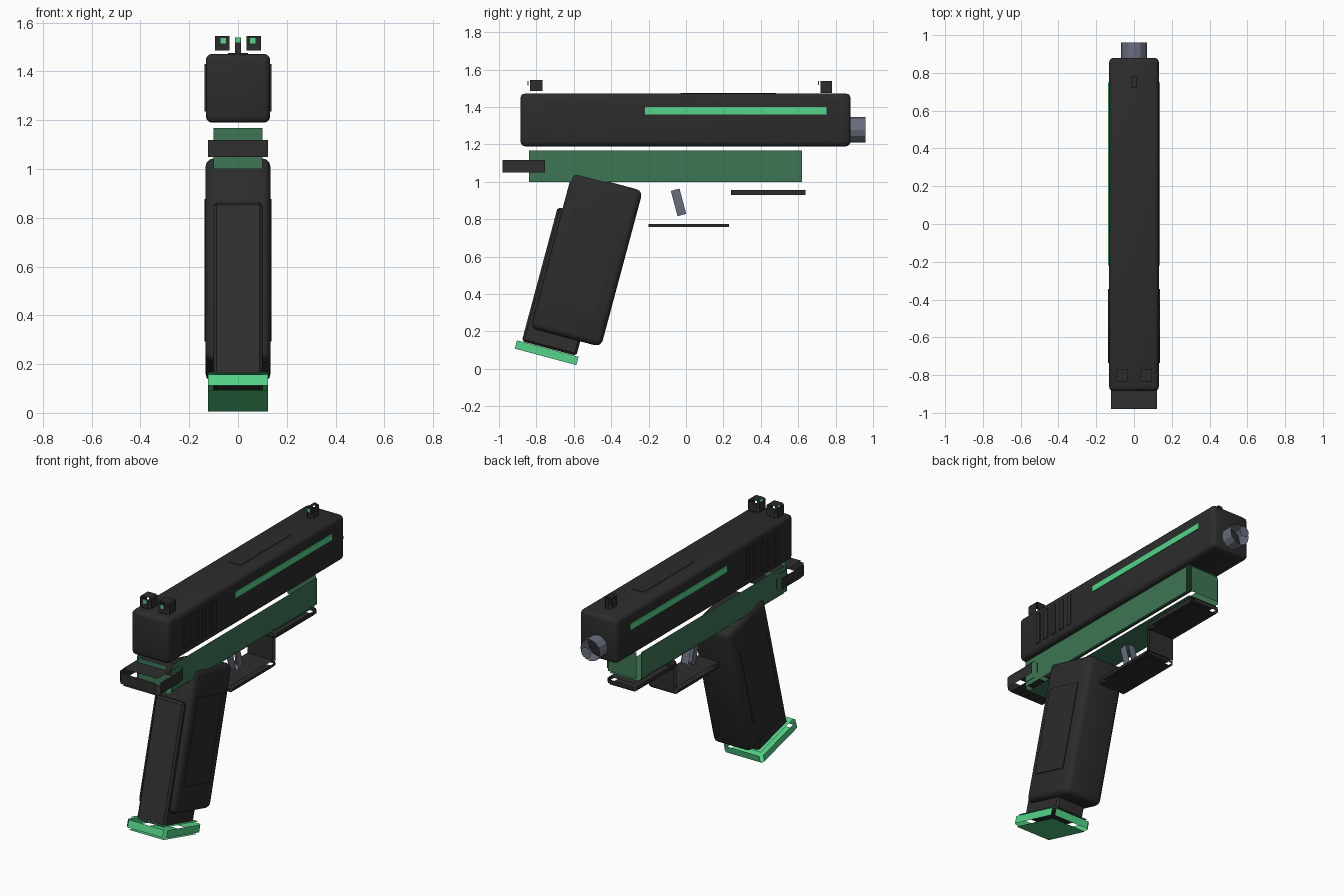
import bpy, bmesh, math
from mathutils import Matrix, Vector

cube = bpy.data.objects.get("Cube")
if cube:
    bpy.data.objects.remove(cube)


def material(name, rgb):
    m = bpy.data.materials.new(name)
    m.use_nodes = True
    m.diffuse_color = (*rgb, 1)
    m.node_tree.nodes["Principled BSDF"].inputs["Base Color"].default_value = (*rgb, 1)
    return m


BLACK = material("matte_black", (0.025, 0.025, 0.025))
CHARCOAL = material("charcoal", (0.029, 0.027, 0.027))
GREEN = material("bright_green", (0.09, 0.66, 0.25))
DEEP = material("deep_green", (0.047, 0.18, 0.09))
STEEL = material("steel_grey", (0.14, 0.155, 0.2))


def finish(name, bm, mat, matrix=None):
    if matrix:
        bm.transform(matrix)
    me = bpy.data.meshes.new(name)
    bm.to_mesh(me)
    bm.free()
    me.materials.append(mat)
    ob = bpy.data.objects.new(name, me)
    bpy.context.collection.objects.link(ob)
    return ob


def box(name, mat, x, y, z, bevel=0, segments=2, matrix=None):
    """Solid box between (min, max) pairs, with optional rounded edges."""
    bm = bmesh.new()
    size = [b - a for a, b in (x, y, z)]
    mid = [(a + b) / 2 for a, b in (x, y, z)]
    bmesh.ops.create_cube(bm, size=1, matrix=Matrix.Translation(mid) @ Matrix.Diagonal((*size, 1)))
    if bevel:
        bmesh.ops.bevel(bm, geom=bm.edges[:], offset=bevel, segments=segments,
                        profile=0.5, affect='EDGES')
    return finish(name, bm, mat, matrix)


def panel_box(name, mat, x, y, z, gap, matrix=None):
    """Six flat panels pushed outward by gap, leaving the corners open."""
    bm = bmesh.new()
    spans = (x, y, z)
    for axis in range(3):
        u, v = (axis + 1) % 3, (axis + 2) % 3
        if spans[u][0] == spans[u][1] or spans[v][0] == spans[v][1]:
            continue
        for side in (0, 1):
            corners = [(0, 0), (1, 0), (1, 1), (0, 1)]
            verts = []
            for i, j in corners if side else corners[::-1]:
                p = Vector()
                p[axis] = spans[axis][side] + (gap if side else -gap)
                p[u], p[v] = spans[u][i], spans[v][j]
                verts.append(bm.verts.new(p))
            bm.faces.new(verts)
    return finish(name, bm, mat, matrix)


def smooth(ob):
    bpy.ops.object.select_all(action='DESELECT')
    ob.select_set(True)
    bpy.context.view_layer.objects.active = ob
    bpy.ops.object.shade_smooth_by_angle(angle=math.radians(35))


def half(w):
    return (-w, w)


# Slide with its top cover plate
smooth(box("slide", BLACK, half(0.132), (-0.885, 0.88), (1.19, 1.472), 0.025, 3))
box("slide_top_plate", BLACK, half(0.04), (-0.03, 0.48), (1.468, 1.475))

# Side stripes and rear grip ribs
for side, label in ((1, "left"), (-1, "right")):
    x = sorted((side * 0.13, side * 0.137))
    box(f"stripe_{label}", GREEN, x, (-0.22, 0.75), (1.36, 1.4))
    for i in range(5):
        y = -0.71 + i * 0.07
        box(f"slide_rib_{label}_{i + 1}", BLACK, x, (y - 0.017, y + 0.017), (1.235, 1.43))

# Sights with coloured dots
for side, label in ((1, "left"), (-1, "right")):
    cx = side * 0.064
    panel_box(f"rear_sight_{label}", BLACK, (cx - 0.03, cx + 0.03), (-0.835, -0.767), (1.485, 1.545), 0.008)
    cx = side * 0.06
    box(f"rear_sight_dot_{label}", GREEN, (cx - 0.011, cx + 0.011), (-0.848, -0.842), (1.515, 1.538))
panel_box("front_sight", BLACK, half(0.012), (0.72, 0.78), (1.475, 1.54), 0.008)
box("front_sight_dot", GREEN, half(0.011), (0.706, 0.712), (1.518, 1.54))

# Barrel: tube wall and a separate end cap
bm = bmesh.new()
turn = Matrix.Rotation(-math.pi / 2, 4, 'X')
bmesh.ops.create_cone(bm, segments=12, radius1=0.068, radius2=0.068, depth=0.1, cap_ends=False,
                      matrix=Matrix.Translation((0, 0.91, 1.278)) @ turn)
bmesh.ops.create_circle(bm, cap_ends=True, segments=12, radius=0.035,
                        matrix=Matrix.Translation((0, 1.0, 1.278)) @ turn)
finish("barrel", bm, STEEL)

# Frame, rear tang, front rail and trigger guard
panel_box("frame", DEEP, half(0.1), (-0.84, 0.62), (1.0, 1.168), 0.02)
panel_box("tang", CHARCOAL, half(0.122), (-0.98, -0.755), (1.05, 1.118), 0.02)
panel_box("front_rail", CHARCOAL, half(0.09), (0.24, 0.64), (0.93, 0.955), 0.012)
panel_box("guard_floor", CHARCOAL, half(0.09), (-0.2, 0.23), (0.758, 0.775), 0.012)
panel_box("guard_front", CHARCOAL, half(0.09), (0.235, 0.235), (0.775, 0.93), 0.012)

# Trigger
tilt = Matrix.Translation((0, -0.04, 0.89)) @ Matrix.Rotation(math.radians(15), 4, 'X')
panel_box("trigger", STEEL, half(0.025), half(0.024), half(0.07), 0.01, tilt)

# Slanted grip group
lean = Matrix.Translation((0, -0.531, 0.585)) @ Matrix.Rotation(math.radians(-15), 4, 'X')
smooth(box("grip", BLACK, half(0.133), half(0.195), half(0.432), 0.035, 3, lean))
for side, label in ((1, "left"), (-1, "right")):
    x = sorted((side * 0.13, side * 0.138))
    box(f"grip_panel_{label}", BLACK, x, (-0.14, 0.122), (-0.27, 0.265), 0, 1, lean)
box("magazine", CHARCOAL, half(0.1), (-0.222, 0.08), (-0.512, 0.23), 0.012, 1, lean)
panel_box("magazine_base", GREEN, half(0.123), (-0.248, 0.093), (-0.56, -0.514), 0.015, lean)
